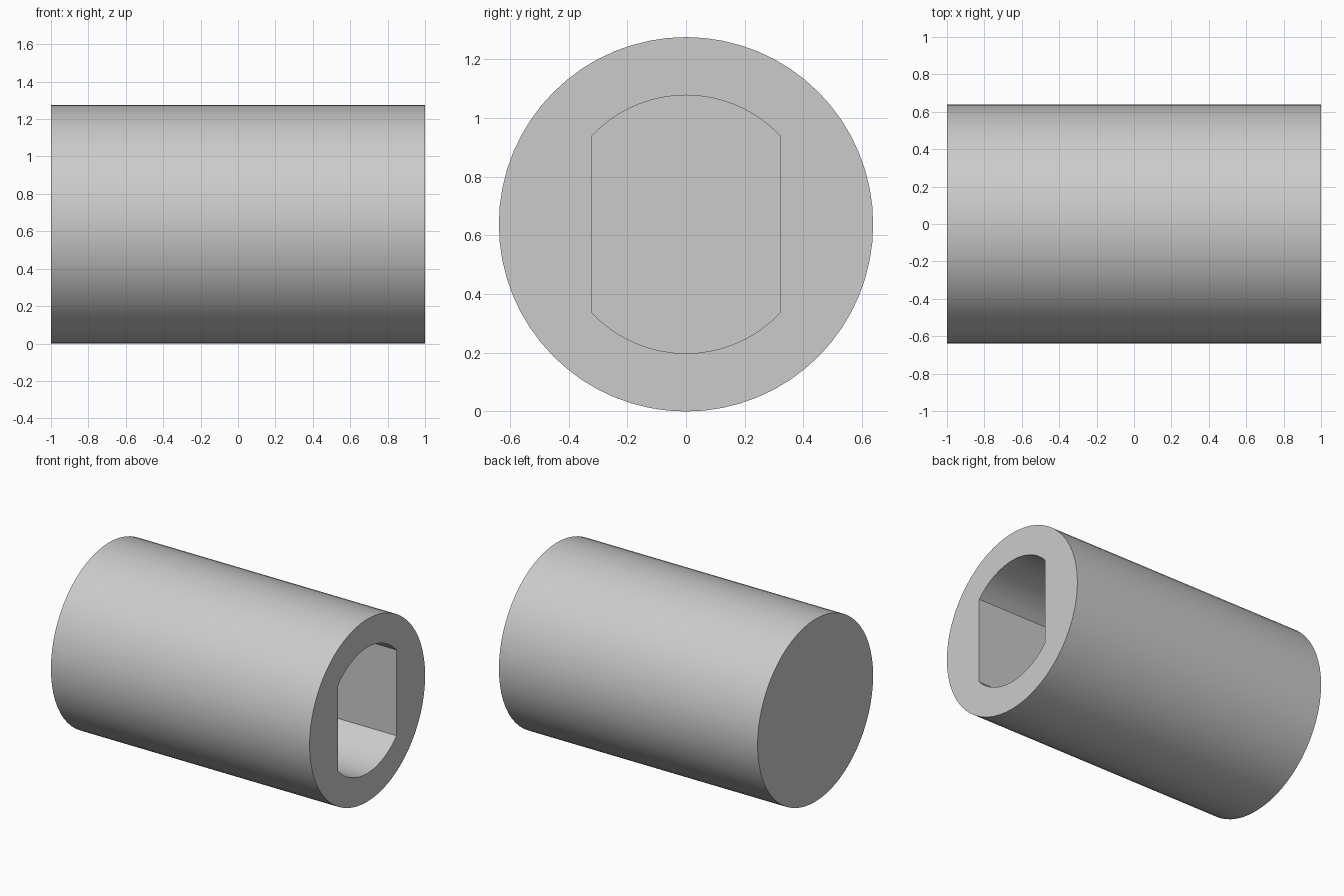
import bpy
import math
from mathutils import Matrix

cube = bpy.data.objects.get("Cube")
if cube:
    bpy.data.objects.remove(cube, do_unlink=True)

LENGTH, RADIUS = 2.0, 0.638
BORE_RADIUS, BORE_HALF_WIDTH, BORE_DEPTH = 0.44, 0.322, 1.6

grey = bpy.data.materials.new("light grey")
grey.use_nodes = True
colour = (0.6, 0.6, 0.6, 1)
grey.diffuse_color = colour
grey.node_tree.nodes["Principled BSDF"].inputs["Base Color"].default_value = colour


def prism(name, outline, x0, x1):
    """Extrude a closed (y, z) outline along x, centred on the sleeve axis."""
    n = len(outline)
    verts = [(x, y, z + RADIUS) for x in (x0, x1) for y, z in outline]
    faces = [tuple(reversed(range(n))), tuple(range(n, 2 * n))]
    faces += [(i, (i + 1) % n, n + (i + 1) % n, n + i) for i in range(n)]
    mesh = bpy.data.meshes.new(name)
    mesh.from_pydata(verts, [], faces)
    mesh.materials.append(grey)
    obj = bpy.data.objects.new(name, mesh)
    bpy.context.collection.objects.link(obj)
    return obj


def arc(radius, start, end, steps):
    angles = [start + (end - start) * i / steps for i in range(steps + 1)]
    return [(radius * math.cos(a), radius * math.sin(a)) for a in angles]


# Round sleeve body
half = LENGTH / 2
sleeve = prism("sleeve", arc(RADIUS, 0, math.tau, 64)[:-1], -half, half)

# Blind bore with two flat sides, open at the +x end
corner = math.acos(BORE_HALF_WIDTH / BORE_RADIUS)
top = arc(BORE_RADIUS, corner, math.pi - corner, 18)
bottom = [(-y, -z) for y, z in top]
cutter = prism("bore_cutter", top + bottom, half - BORE_DEPTH, half + 0.1)
cutter.hide_render = True

# Cut the bore, then drop the cutter
cut = sleeve.modifiers.new("bore", "BOOLEAN")
cut.operation = "DIFFERENCE"
cut.solver = "EXACT"
cut.object = cutter
bpy.context.view_layer.objects.active = sleeve
sleeve.select_set(True)
bpy.ops.object.modifier_apply(modifier=cut.name)
bpy.data.objects.remove(cutter, do_unlink=True)

# Smooth round walls, crisp rims and flats
bpy.ops.object.shade_smooth_by_angle(angle=math.radians(30))
